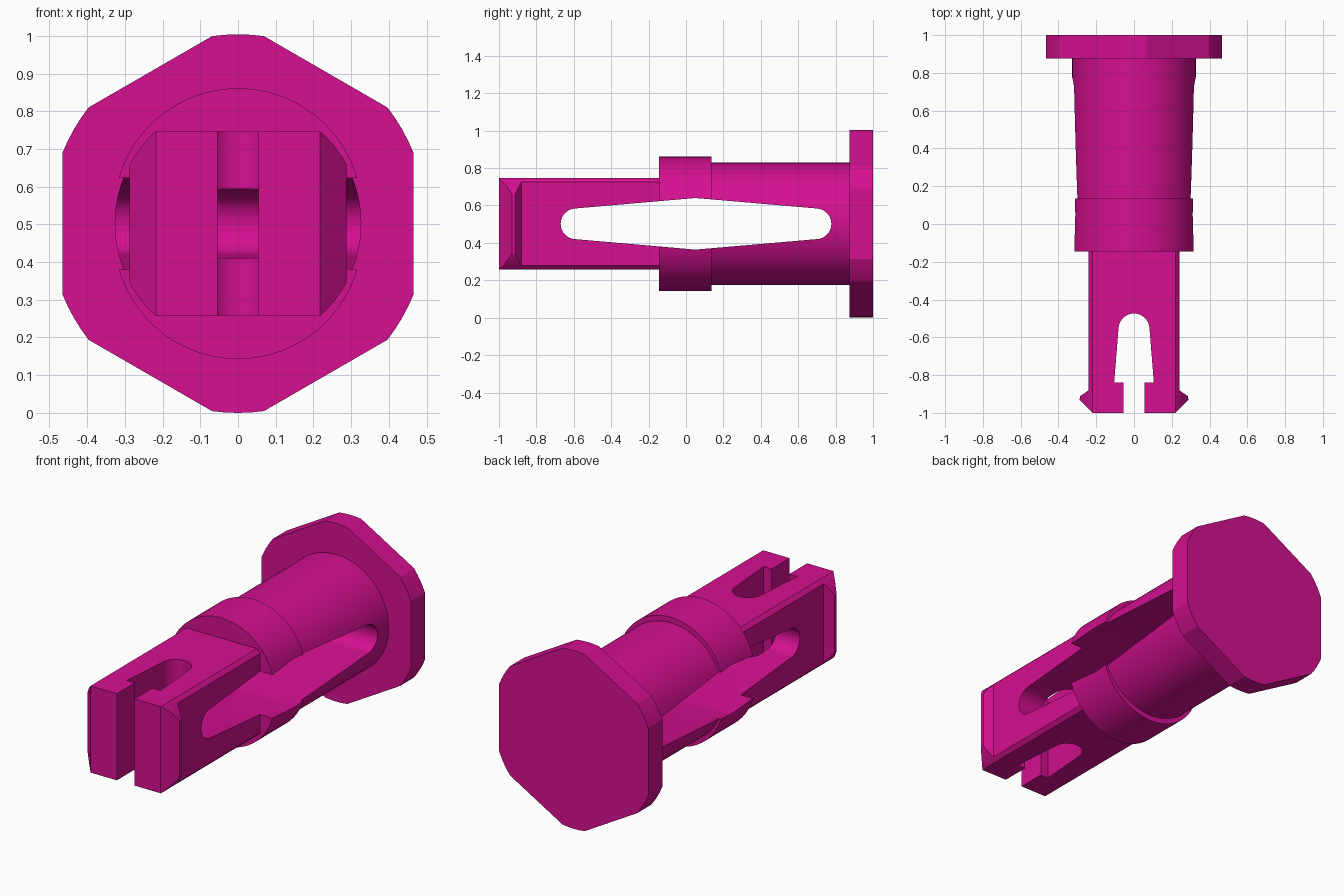
import bpy, bmesh
from math import sin, cos, radians, acos, degrees

if "Cube" in bpy.data.objects:
    bpy.data.objects.remove(bpy.data.objects["Cube"])

C = 0.502      # height of the pin axis
R = 0.328      # shaft radius
mat = bpy.data.materials.new("magenta")
mat.diffuse_color = (0.66, 0.005, 0.28, 1)
mat.use_nodes = True
mat.node_tree.nodes["Principled BSDF"].inputs["Base Color"].default_value = mat.diffuse_color


def prism(name, pts, axis, a, b):
    """Extrude a closed 2D profile along an axis from a to b."""
    place = {"x": lambda u, v, t: (t, u, v),
             "y": lambda u, v, t: (u, t, v),
             "z": lambda u, v, t: (u, v, t)}[axis]
    bm = bmesh.new()
    lo = [bm.verts.new(place(u, v, a)) for u, v in pts]
    hi = [bm.verts.new(place(u, v, b)) for u, v in pts]
    bm.faces.new(lo)
    bm.faces.new(hi)
    n = len(pts)
    for i in range(n):
        j = (i + 1) % n
        bm.faces.new((lo[i], lo[j], hi[j], hi[i]))
    bmesh.ops.recalc_face_normals(bm, faces=bm.faces)
    me = bpy.data.meshes.new(name)
    bm.to_mesh(me)
    bm.free()
    ob = bpy.data.objects.new(name, me)
    bpy.context.collection.objects.link(ob)
    return ob


def arc(cx, cy, r, a0, a1, n):
    return [(cx + r * cos(radians(a0 + (a1 - a0) * i / n)),
             cy + r * sin(radians(a0 + (a1 - a0) * i / n))) for i in range(n + 1)]


def boolean(ob, other, op):
    mod = ob.modifiers.new(op.lower(), "BOOLEAN")
    mod.operation, mod.solver, mod.object = op, "EXACT", other
    bpy.context.view_layer.objects.active = ob
    bpy.ops.object.modifier_apply(modifier=mod.name)
    bpy.data.objects.remove(other)


# Snap-in shank: hooked plan profile, rounded off by the shaft circle
half = [(0.218, -1), (0.288, -0.93), (0.286, -0.912), (0.24, -0.88), (0.24, 0)]
plan = half + [(-x, y) for x, y in reversed(half)]
pin = prism("snap_pin", plan, "z", C - 0.244, C + 0.244)
boolean(pin, prism("round_off", arc(0, C, R, 0, 360, 96)[:-1], "y", -1.2, 0.2), "INTERSECT")

# Collar: two half circles pushed apart vertically
collar = arc(0, C + 0.03, R + 0.001, 0, 180, 48) + arc(0, C - 0.03, R + 0.001, 180, 360, 48)
boolean(pin, prism("collar", collar, "y", -0.145, 0.135), "UNION")

# Round shaft
boolean(pin, prism("shaft", arc(0, C, R - 0.001, 0, 360, 96)[:-1], "y", -0.1, 0.9), "UNION")

# Head: hexagon with corners trimmed by a circle
trim = 30 - degrees(acos(0.465 / 0.502))
head = []
for k in range(6):
    mid = 30 + 60 * k
    head += arc(0, C, 0.502, mid - trim, mid + trim, 4)
boolean(pin, prism("head", head, "y", 0.875, 1), "UNION")

# Tapered slot through the sides
side = ([(0.05, C + 0.138)] + arc(-0.588, C, 0.082, 95, 265, 20)
        + [(0.05, C - 0.138)] + arc(0.695, C, 0.082, -85, 85, 20))
boolean(pin, prism("side_slot", side, "x", -1, 1), "DIFFERENCE")

# Keyhole slit between the two prongs
slit = ([(0.055, -1.1), (0.055, -0.84), (0.105, -0.84)]
        + arc(0, -0.556, 0.082, 5, 175, 20)
        + [(-0.105, -0.84), (-0.055, -0.84), (-0.055, -1.1)])
boolean(pin, prism("prong_slit", slit, "z", -0.5, 1.5), "DIFFERENCE")

pin.data.materials.clear()
pin.data.materials.append(mat)
bpy.ops.object.select_all(action="DESELECT")
pin.select_set(True)
bpy.context.view_layer.objects.active = pin
bpy.ops.object.shade_smooth_by_angle(angle=radians(20))
